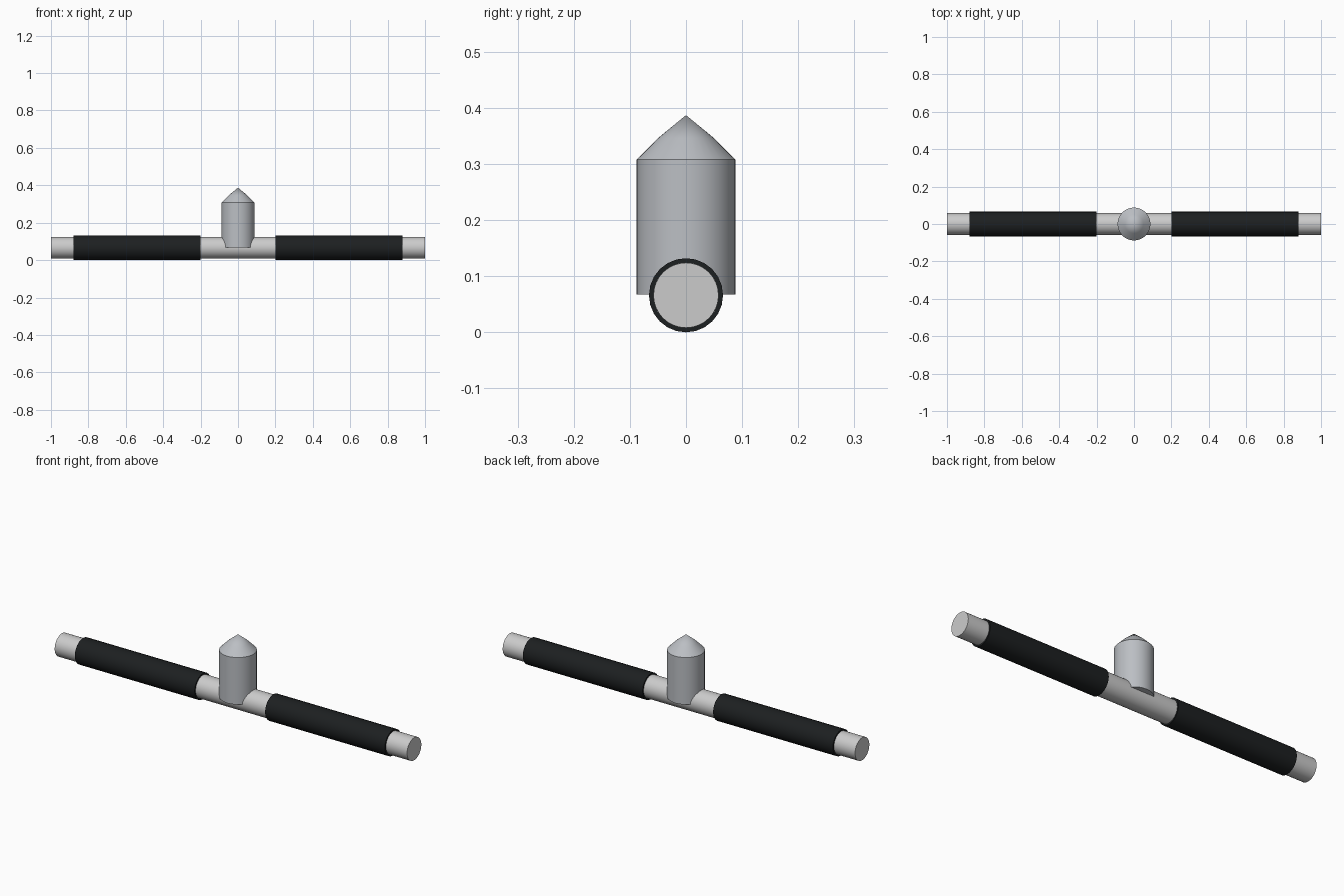
import bpy, bmesh, math
from mathutils import Matrix

if "Cube" in bpy.data.objects:
    bpy.data.objects.remove(bpy.data.objects["Cube"])

AXIS_Z = 0.066


def material(name, rgb):
    m = bpy.data.materials.new(name)
    m.diffuse_color = (*rgb, 1)
    m.use_nodes = True
    m.node_tree.nodes["Principled BSDF"].inputs["Base Color"].default_value = m.diffuse_color
    return m


def lathe(name, profile, sides, mat, matrix):
    """Revolve (radius, height) points around z; a zero radius makes a tip or cap centre."""
    bm = bmesh.new()
    rings = []
    for r, h in profile:
        n = sides if r > 0 else 1
        rings.append([bm.verts.new((r * math.cos(2 * math.pi * i / sides),
                                    r * math.sin(2 * math.pi * i / sides), h)) for i in range(n)])
    for a, b in zip(rings, rings[1:]):
        for i in range(sides):
            j = (i + 1) % sides
            corners = [a[i % len(a)], a[j % len(a)], b[j % len(b)], b[i % len(b)]]
            bm.faces.new(list(dict.fromkeys(corners)))
    bmesh.ops.recalc_face_normals(bm, faces=bm.faces)
    bm.transform(matrix)
    mesh = bpy.data.meshes.new(name)
    bm.to_mesh(mesh)
    bm.free()
    mesh.materials.append(mat)
    ob = bpy.data.objects.new(name, mesh)
    bpy.context.collection.objects.link(ob)
    bpy.ops.object.select_all(action='DESELECT')
    ob.select_set(True)
    bpy.context.view_layer.objects.active = ob
    bpy.ops.object.shade_smooth_by_angle(angle=math.radians(30))
    return ob


metal = material("light_metal", (0.8, 0.8, 0.8))
steel = material("grey_steel", (0.5, 0.52, 0.55))
rubber = material("black_rubber", (0.012, 0.014, 0.015))
along_x = Matrix.Translation((0, 0, AXIS_Z)) @ Matrix.Rotation(math.pi / 2, 4, 'Y')

# Long horizontal bar
lathe("bar", [(0, -1), (0.058, -1), (0.058, 1), (0, 1)], 32, metal, along_x)

# Rubber sleeves on both halves of the bar
for side, x0, x1 in (("left", -0.88, -0.2), ("right", 0.2, 0.88)):
    lathe(side + "_grip", [(0.058, x0), (0.066, x0), (0.066, x1), (0.058, x1)],
          24, rubber, along_x)

# Upright post with a slightly bulging pointed cap
lathe("post", [(0, 0.067), (0.088, 0.067), (0.088, 0.308), (0.05, 0.346), (0, 0.387)],
      32, steel, Matrix.Identity(4))
